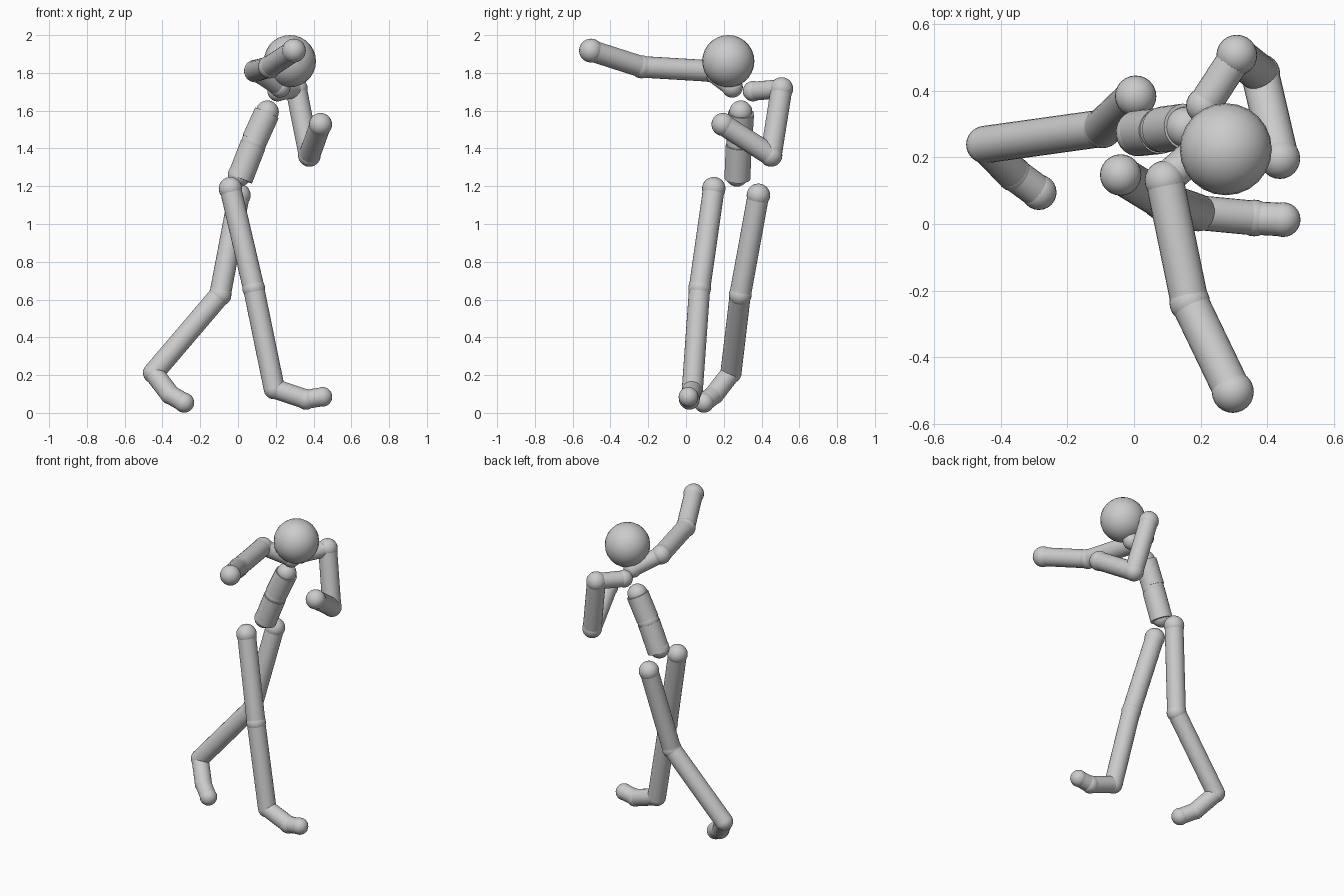
import bpy, math
from mathutils import Vector

if "Cube" in bpy.data.objects:
    bpy.data.objects.remove(bpy.data.objects["Cube"])

grey = bpy.data.materials.new("plain grey")
grey.diffuse_color = (0.6, 0.6, 0.6, 1)
grey.use_nodes = True
grey.node_tree.nodes["Principled BSDF"].inputs["Base Color"].default_value = grey.diffuse_color


def finish(name):
    ob = bpy.context.object
    ob.name = name
    ob.data.materials.append(grey)
    bpy.ops.object.shade_smooth_by_angle(angle=math.radians(40))
    return ob


def ball(name, centre, r):
    bpy.ops.mesh.primitive_uv_sphere_add(segments=24, ring_count=14, radius=r, location=centre)
    return finish(name)


def rod(name, a, b, r):
    a, b = Vector(a), Vector(b)
    bpy.ops.mesh.primitive_cylinder_add(vertices=24, radius=r, depth=(b - a).length,
                                        location=(a + b) / 2)
    ob = bpy.context.object
    ob.rotation_euler = (b - a).to_track_quat('Z', 'Y').to_euler()
    return finish(name)


def limb(joints, bones):
    """joints: (name, position, radius); bones: (name, radius) between neighbours"""
    for name, pos, r in joints:
        ball(name, pos, r)
    for (name, r), p, q in zip(bones, joints, joints[1:]):
        rod(name, p[1], q[1], r)


# head
ball("head", (0.275, 0.224, 1.862), 0.138)

# torso: two thick segments with ball joints
ball("chest_joint", (0.155, 0.29, 1.593), 0.061)
rod("chest", (0.153, 0.292, 1.588), (0.087, 0.283, 1.443), 0.069)
ball("waist_joint", (0.083, 0.281, 1.43), 0.067)
rod("belly", (0.079, 0.279, 1.417), (0.01, 0.272, 1.24), 0.069)
ball("pelvis_joint", (0.008, 0.27, 1.26), 0.062)

# legs
leg_bones = lambda s: [(s + "_thigh", 0.057), (s + "_shin", 0.056),
                       (s + "_foot", 0.052), (s + "_toes", 0.05)]
limb([("right_hip", (-0.04, 0.147, 1.187), 0.062),
      ("right_knee", (0.083, 0.072, 0.66), 0.06),
      ("right_ankle", (0.192, 0.034, 0.128), 0.056),
      ("right_foot_ball", (0.36, 0.018, 0.072), 0.055),
      ("right_toe", (0.447, 0.013, 0.085), 0.052)], leg_bones("right"))
limb([("left_hip", (0.005, 0.383, 1.152), 0.062),
      ("left_knee", (-0.095, 0.287, 0.625), 0.06),
      ("left_ankle", (-0.447, 0.238, 0.212), 0.056),
      ("left_foot_ball", (-0.36, 0.15, 0.098), 0.053),
      ("left_toe", (-0.285, 0.095, 0.054), 0.053)], leg_bones("left"))

# arms with collar bones
arm_bones = lambda s: [(s + "_collar", 0.05), (s + "_upper_arm", 0.057), (s + "_forearm", 0.057)]
limb([("right_collar_joint", (0.222, 0.245, 1.725), 0.056),
      ("right_shoulder", (0.092, 0.13, 1.81), 0.06),
      ("right_elbow", (0.167, -0.235, 1.832), 0.061),
      ("right_hand", (0.296, -0.503, 1.918), 0.063)], arm_bones("right"))
limb([("left_collar_joint", (0.21, 0.355, 1.703), 0.054),
      ("left_shoulder", (0.308, 0.506, 1.716), 0.061),
      ("left_elbow", (0.378, 0.45, 1.363), 0.06),
      ("left_hand", (0.437, 0.196, 1.527), 0.061)], arm_bones("left"))
